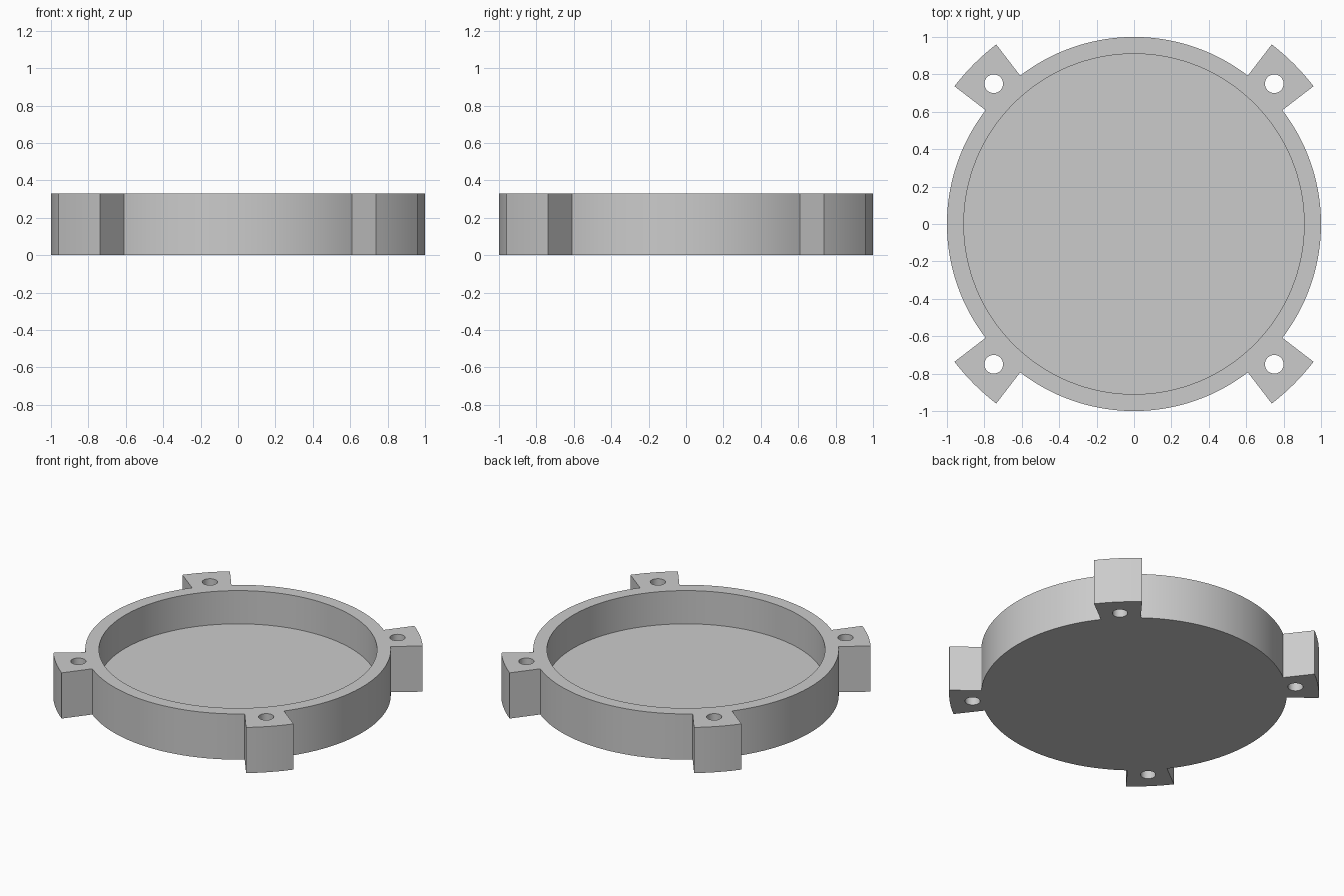
import bpy
import bmesh
from math import sin, cos, pi, radians

HEIGHT, FLOOR = 0.33, 0.09
RIM, BORE, LUG = 1.0, 0.91, 1.21
LUG_HALF = radians(7.5)
STEPS = 28

if "Cube" in bpy.data.objects:
    bpy.data.objects.remove(bpy.data.objects["Cube"])

grey = bpy.data.materials.new("plain grey")
grey.use_nodes = True
grey.diffuse_color = (0.6, 0.6, 0.6, 1)
grey.node_tree.nodes["Principled BSDF"].inputs["Base Color"].default_value = (0.6, 0.6, 0.6, 1)


def prism(name, points, bottom, top):
    """Extrude a flat outline between two heights."""
    bm = bmesh.new()
    face = bm.faces.new([bm.verts.new((x, y, bottom)) for x, y in points])
    new = bmesh.ops.extrude_face_region(bm, geom=[face])["geom"]
    verts = [v for v in new if isinstance(v, bmesh.types.BMVert)]
    bmesh.ops.translate(bm, verts=verts, vec=(0, 0, top - bottom))
    bmesh.ops.recalc_face_normals(bm, faces=bm.faces)
    mesh = bpy.data.meshes.new(name)
    bm.to_mesh(mesh)
    bm.free()
    mesh.materials.append(grey)
    obj = bpy.data.objects.new(name, mesh)
    bpy.context.collection.objects.link(obj)
    return obj


def arc(radius, start, end, steps, cx=0, cy=0):
    angles = [start + (end - start) * i / steps for i in range(steps + 1)]
    return [(cx + radius * cos(a), cy + radius * sin(a)) for a in angles]


def cut(target, cutter):
    cutter.hide_render = True
    mod = target.modifiers.new("cut", 'BOOLEAN')
    mod.operation, mod.solver, mod.object = 'DIFFERENCE', 'EXACT', cutter
    bpy.context.view_layer.objects.active = target
    bpy.ops.object.modifier_apply(modifier=mod.name)
    bpy.data.objects.remove(cutter)


# Round body with a flared lug in the middle of each quadrant
outline = []
for quarter in range(4):
    mid = pi / 4 + quarter * pi / 2
    outline += arc(LUG, mid - LUG_HALF, mid + LUG_HALF, 6)
    outline += arc(RIM, mid + LUG_HALF, mid + pi / 2 - LUG_HALF, STEPS)
tray = prism("round_tray", outline, 0, HEIGHT)

# Shallow round pocket
cut(tray, prism("pocket_cutter", arc(BORE, 0, 2 * pi, 128)[:-1], FLOOR, HEIGHT + 0.1))

# Screw hole through each lug
for sx in (-1, 1):
    for sy in (-1, 1):
        hole = arc(0.05, 0, 2 * pi, 32, 0.75 * sx, 0.75 * sy)[:-1]
        cut(tray, prism("hole_cutter", hole, -0.1, HEIGHT + 0.1))

# Smooth curved walls, crisp edges
bpy.ops.object.select_all(action='DESELECT')
tray.select_set(True)
bpy.context.view_layer.objects.active = tray
bpy.ops.object.shade_smooth_by_angle(angle=radians(30))
